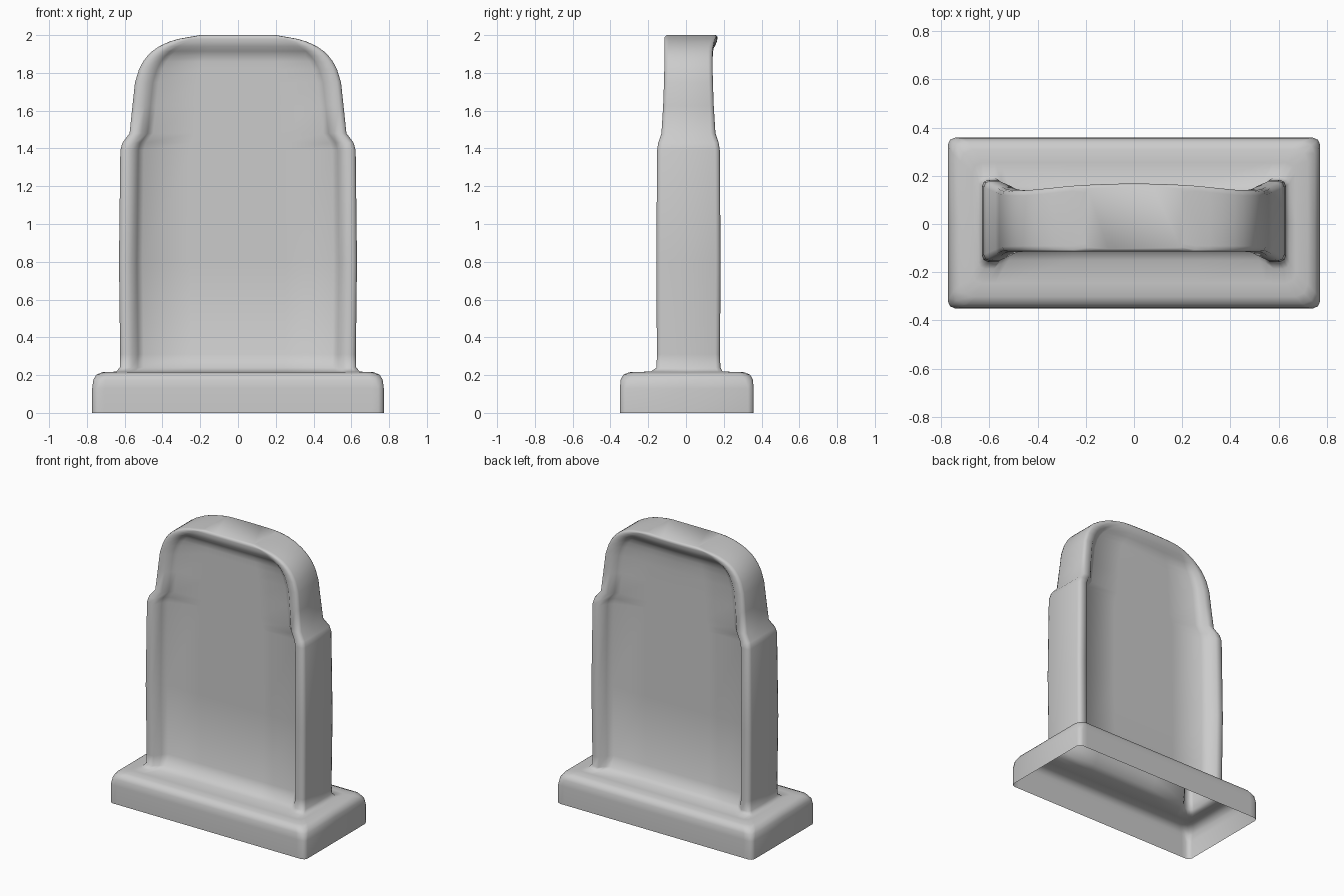
import bpy
import math

if "Cube" in bpy.data.objects:
    bpy.data.objects.remove(bpy.data.objects["Cube"])

# One soft stone grey for the whole model
stone = bpy.data.materials.new("stone_grey")
stone.diffuse_color = (0.6, 0.6, 0.6, 1)
stone.use_nodes = True
stone.node_tree.nodes["Principled BSDF"].inputs["Base Color"].default_value = stone.diffuse_color


def section(w, d, recess, r):
    """Closed H-shaped cross-section: thick rims at the sides, thin panel between."""
    k = 0.3 * r
    ridge, panel = w - 0.065, w - 0.125
    face = d - recess
    mid = (ridge + panel) / 2
    quarter = [(0, face), (panel / 2, face), (panel, face), (mid, d - recess * 0.6),
               (ridge, d), (w - r, d), (w - k, d - k), (w, d - r)]
    front = [(x, -y) for x, y in quarter]
    back = quarter[::-1]
    right = front + [(w, 0)] + back
    left = [(-x, y) for x, y in right[1:-1]][::-1]
    return right + left


PANEL = 0.085  # half thickness of the recessed panel

# Each row: height, half width, half depth, panel recess, corner radius
plinth = [(z, w, d, 0, r) for z, w, d, r in (
    (0, .772, .354, .03), (.13, .772, .354, .03), (.175, .766, .35, .04),
    (.202, .75, .336, .05), (.215, .72, .305, .05), (.217, .67, .25, .04))]
pillars = [(.219, .645, .19, .035, .025), (.24, .626, .169, .05, .025)]
pillars += [(z, w, d, d - PANEL, .025) for z, w, d in (
    (.31, .624, .167), (.8, .63, .17), (1.39, .623, .166),
    (1.43, .612, .16), (1.48, .574, .143))]


def head_row(t):
    """Arched head: rounded outline whose recess fades out into the top rim."""
    z = 1.5 + t / 2
    w = 0.56 * (1 - t ** 3.5) ** (1 / 3.5)
    d = 0.126 + 0.014 * (1 - t) ** 2
    fade = min(1, max(0, (0.93 - t) / 0.18))
    return z, w, d, (d - PANEL) * fade * fade * (3 - 2 * fade), 0.022


head = [head_row(t / 100) for t in (25, 50, 64, 72, 78, 83, 88, 93, 96, 98)]
top = [(2.0, 0.2, 0.116, 0, 0.022)]
rows = plinth + pillars + head + top

# Gravestone: loft all sections into one skin, capped on top, open underneath
verts, faces = [], []
for z, w, *rest in rows:
    ring = section(w, *rest)
    n = len(ring)
    # the upright sits slightly behind the middle, with a slight swell behind the crown
    shift = 0.013 if z > 0.23 else 0.004
    swell = 0.03 * max(0, (z - 1.8) / 0.2)
    verts += [(x, y + shift + (swell * (1 - (x / 0.45) ** 2) if y > 0 and abs(x) < 0.45 else 0), z)
              for x, y in ring]
for j in range(len(rows) - 1):
    for i in range(n):
        a, b = j * n + i, j * n + (i + 1) % n
        faces.append((a, b, b + n, a + n))
faces.append(tuple(range((len(rows) - 1) * n, len(rows) * n)))

mesh = bpy.data.meshes.new("gravestone")
mesh.from_pydata(verts, [], faces)
mesh.materials.append(stone)
mesh.update()
obj = bpy.data.objects.new("gravestone", mesh)
bpy.context.collection.objects.link(obj)
bpy.context.view_layer.objects.active = obj
obj.select_set(True)
bpy.ops.object.shade_smooth_by_angle(angle=math.radians(75))
